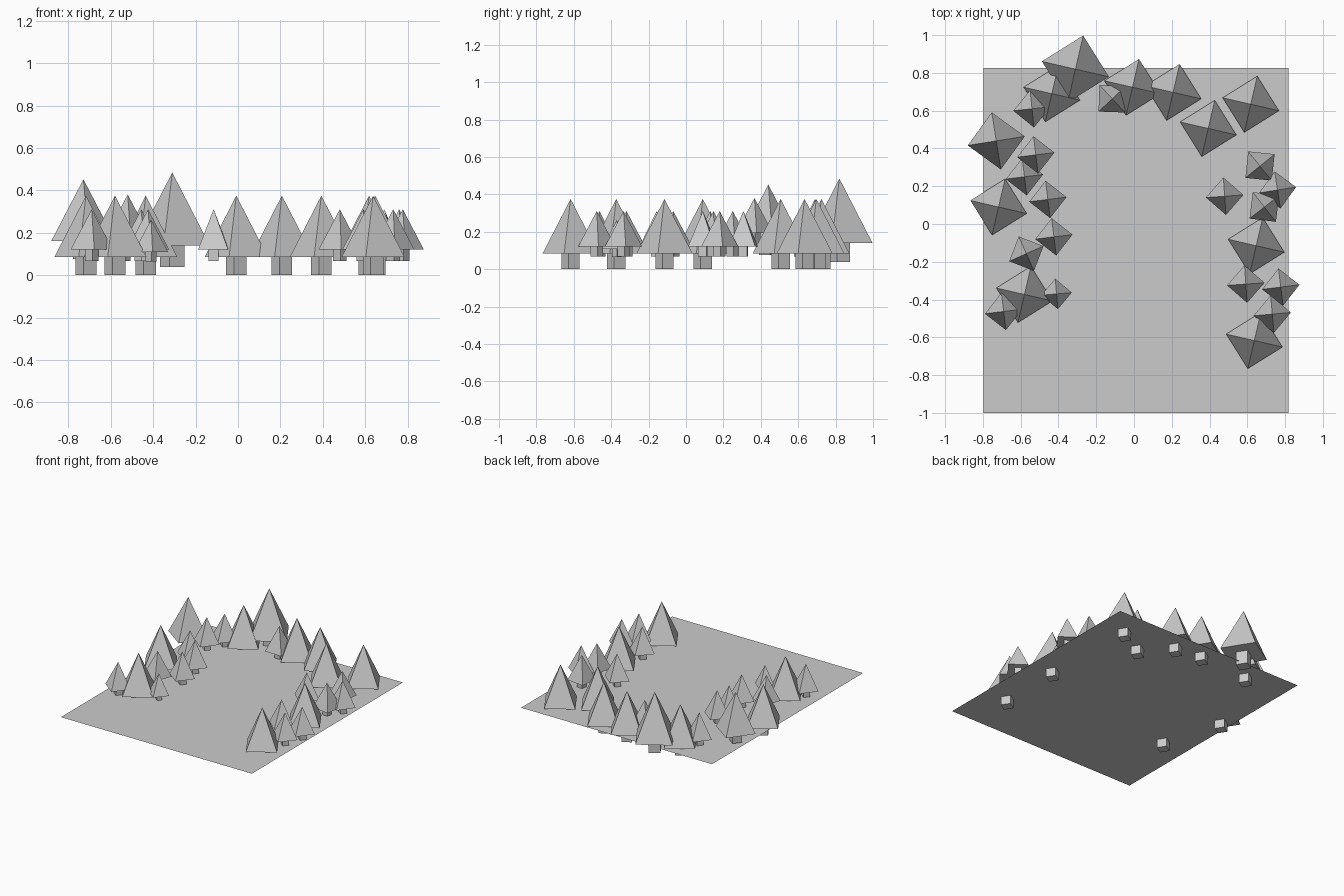
import bpy
from math import radians

if "Cube" in bpy.data.objects:
    bpy.data.objects.remove(bpy.data.objects["Cube"])

GROUND_Z = 0.065


def tree(name, x, y, z, scale, angle):
    """Four-sided trunk with a four-sided pyramid of foliage on top."""
    trunk_h, crown_h = 0.085 * scale, 0.29 * scale
    rot = (0, 0, radians(angle))
    bpy.ops.mesh.primitive_cylinder_add(
        vertices=4, radius=0.05 * scale, depth=trunk_h,
        location=(x, y, z + trunk_h / 2), rotation=rot)
    bpy.context.object.name = name + "_trunk"
    bpy.ops.mesh.primitive_cone_add(
        vertices=4, radius1=0.153 * scale, radius2=0, depth=crown_h,
        location=(x, y, z + trunk_h + crown_h / 2), rotation=rot)
    bpy.context.object.name = name + "_foliage"


# flat clearing
bpy.ops.mesh.primitive_plane_add(size=1, location=(0.01, -0.0875, GROUND_Z))
ground = bpy.context.object
ground.name = "ground_sheet"
ground.scale = (1.615, 1.825, 1)

# large trees, trunks sunk through the ground
large = [(0.393, 0.506), (0.618, 0.634), (0.207, 0.697), (-0.008, 0.724),
         (-0.435, 0.69), (-0.717, 0.09), (-0.58, -0.373), (0.647, -0.115),
         (0.637, -0.617)]
for i, (x, y) in enumerate(large):
    tree(f"large_tree_{i}", x, y, 0, 1.0, -13)

# tallest tree at the back and raised tree on the left
tree("tallest_tree", -0.31, 0.82, 0.038, 1.19, -13)
tree("raised_tree", -0.729, 0.44, 0.077, 1.0, 9)

# small trees: x, y, angle
small = [(-0.115, 0.663, 43), (-0.54, 0.61, 6), (-0.58, 0.25, 7),
         (-0.456, 0.13, 7), (-0.424, -0.068, 7), (-0.57, -0.157, 24),
         (-0.69, -0.463, 7), (0.48, 0.147, 4), (0.667, 0.307, 39),
         (0.76, 0.18, 9), (0.69, 0.09, 38), (0.592, -0.318, 4),
         (0.777, -0.334, 7), (0.732, -0.477, 5)]
for i, (x, y, a) in enumerate(small):
    tree(f"small_tree_{i}", x, y, 0.067, 0.65, a)
tree("raised_small_tree", -0.52, 0.366, 0.137, 0.65, 7)
tree("sapling", -0.41, -0.37, 0.064, 0.53, 5)
